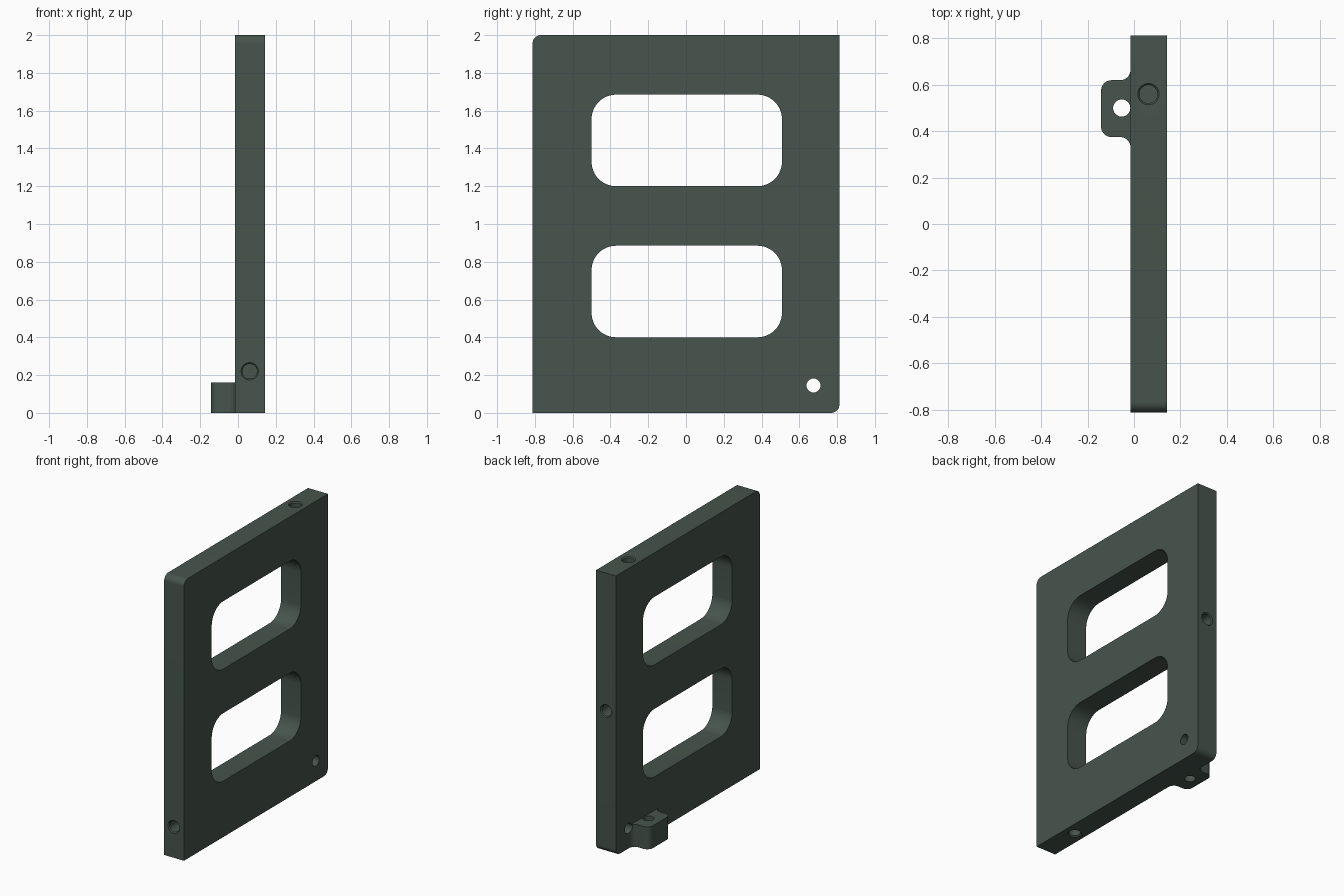
import bpy, bmesh, math
from mathutils import Vector, Matrix

if "Cube" in bpy.data.objects:
    bpy.data.objects.remove(bpy.data.objects["Cube"])

X0, X1 = -0.015, 0.142   # plate thickness range
Y = 0.8125               # plate half width
HX = 0.062               # centre line of the edge holes


def prism(name, corners, a, b, axis):
    """Extrude a polygon of (u, v, fillet radius) corners from a to b along 'x' or 'z'."""
    pts = []
    n = len(corners)
    for i, (u, v, r) in enumerate(corners):
        p = Vector((u, v))
        if r == 0:
            pts.append(p)
            continue
        d0 = (Vector(corners[i - 1][:2]) - p).normalized()
        d1 = (Vector(corners[(i + 1) % n][:2]) - p).normalized()
        c = p + (d0 + d1) * r          # right-angle corners only
        for k in range(13):
            t = k / 12 * math.pi / 2
            pts.append(c - d1 * r * math.cos(t) - d0 * r * math.sin(t))
    bm = bmesh.new()
    place = (lambda p: (a, p.x, p.y)) if axis == 'x' else (lambda p: (p.x, p.y, a))
    face = bm.faces.new([bm.verts.new(place(p)) for p in pts])
    ext = bmesh.ops.extrude_face_region(bm, geom=[face])
    verts = [g for g in ext['geom'] if isinstance(g, bmesh.types.BMVert)]
    step = Vector((b - a, 0, 0)) if axis == 'x' else Vector((0, 0, b - a))
    bmesh.ops.translate(bm, verts=verts, vec=step)
    return finish(name, bm)


def drill(name, pos, direction, depth, r, chamfer=0.0):
    """Cylinder cutter entering at pos along direction, with an optional countersink."""
    profile = [(r + 2 * chamfer, -chamfer), (r, chamfer), (r, depth)] if chamfer \
        else [(r, -0.05), (r, depth)]
    bm = bmesh.new()
    rings = [[bm.verts.new((q * math.cos(k * math.tau / 48), q * math.sin(k * math.tau / 48), h))
              for k in range(48)] for q, h in profile]
    for lo, hi in zip(rings, rings[1:]):
        for k in range(48):
            j = (k + 1) % 48
            bm.faces.new((lo[k], lo[j], hi[j], hi[k]))
    bm.faces.new(rings[0][::-1])
    bm.faces.new(rings[-1])
    rot = Vector(direction).to_track_quat('Z', 'Y').to_matrix().to_4x4()
    bm.transform(Matrix.Translation(pos) @ rot)
    return finish(name, bm)


def finish(name, bm):
    bmesh.ops.recalc_face_normals(bm, faces=bm.faces)
    me = bpy.data.meshes.new(name)
    bm.to_mesh(me)
    bm.free()
    ob = bpy.data.objects.new(name, me)
    bpy.context.collection.objects.link(ob)
    return ob


def combine(body, other, op):
    mod = body.modifiers.new(op, 'BOOLEAN')
    mod.object, mod.operation, mod.solver = other, op, 'EXACT'
    bpy.context.view_layer.objects.active = body
    bpy.ops.object.modifier_apply(modifier=mod.name)
    bpy.data.objects.remove(other)


# Plate with two opposite rounded corners
plate = prism("frame_plate", [(-Y, 0, 0), (Y, 0, .045), (Y, 2, 0), (-Y, 2, .045)], X0, X1, 'x')

# Mounting tab with filleted root
tab = prism("tab", [(0.03, 0.30, 0), (X0, 0.30, 0), (X0, 0.375, .045), (-0.142, 0.375, .045),
                    (-0.142, 0.62, .045), (X0, 0.62, .045), (X0, 0.70, 0), (0.03, 0.70, 0)],
            0, 0.16, 'z')
combine(plate, tab, 'UNION')

# Two rounded windows
for z in (0.40, 1.20):
    combine(plate, prism("window", [(-0.5, z, .13), (0.508, z, .13), (0.508, z + .485, .13),
                                    (-0.5, z + .485, .13)], -0.2, 0.3, 'x'), 'DIFFERENCE')

# Through holes, then one blind countersunk hole in each edge
for pos, d, depth, r, ch in [
        ((-0.2, 0.675, 0.145), (1, 0, 0), 0.5, 0.037, 0),
        ((-0.053, 0.5, -0.1), (0, 0, 1), 0.4, 0.037, 0),
        ((HX, -Y, 0.22), (0, 1, 0), 0.2, 0.039, 0.007),
        ((HX, Y, 1.015), (0, -1, 0), 0.2, 0.039, 0.007),
        ((HX, 0.56, 2), (0, 0, -1), 0.2, 0.039, 0.007),
        ((HX, -0.525, 0), (0, 0, 1), 0.2, 0.039, 0.007)]:
    combine(plate, drill("hole", pos, d, depth, r, ch), 'DIFFERENCE')

# Dark green finish and smooth curves
mat = bpy.data.materials.new("dark_green")
mat.diffuse_color = (0.061, 0.089, 0.072, 1)
mat.use_nodes = True
mat.node_tree.nodes["Principled BSDF"].inputs["Base Color"].default_value = mat.diffuse_color
plate.data.materials.clear()
plate.data.materials.append(mat)
plate.select_set(True)
bpy.context.view_layer.objects.active = plate
bpy.ops.object.shade_smooth_by_angle(angle=math.radians(30))
